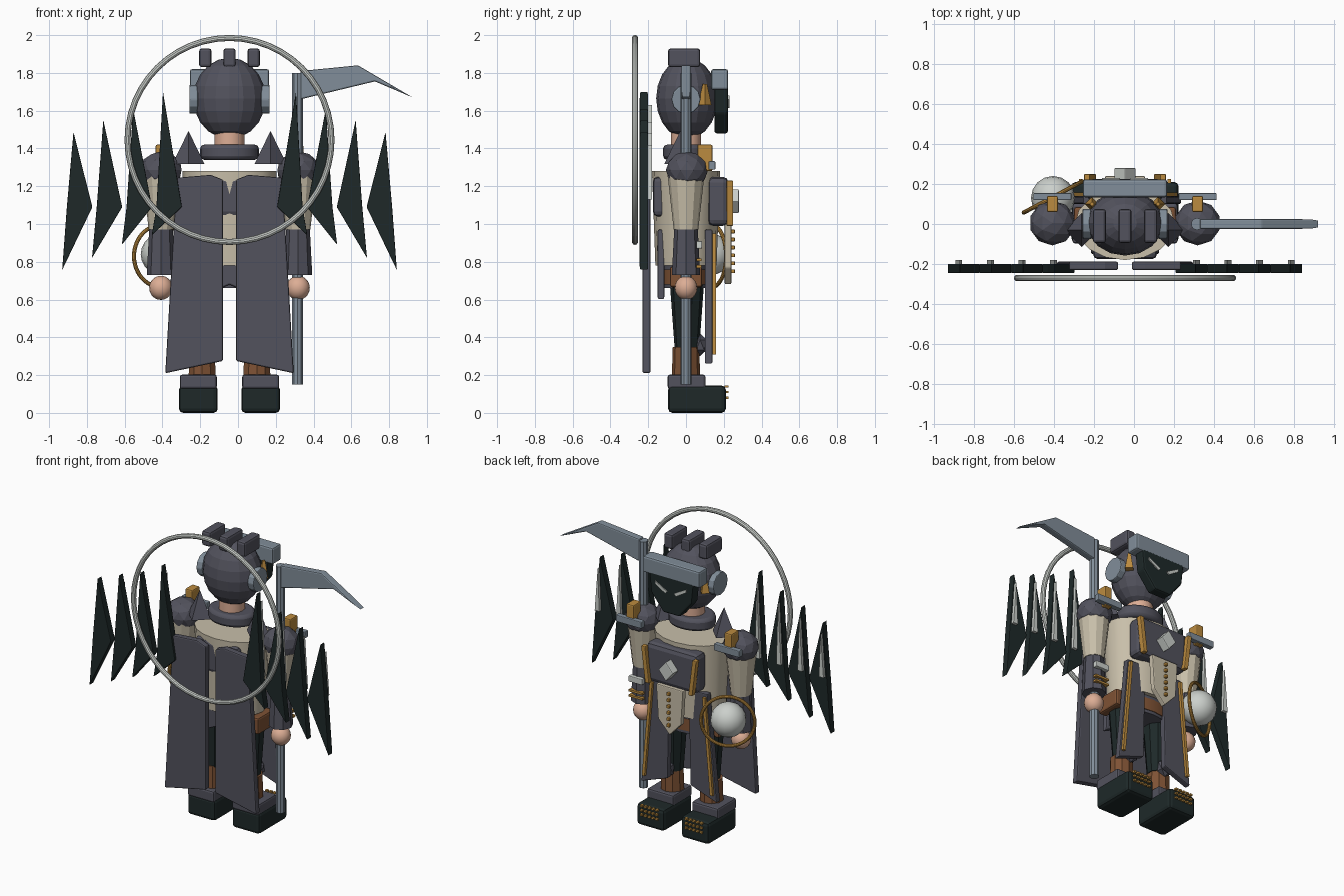
import bpy, bmesh, math
from mathutils import Matrix, Vector

if "Cube" in bpy.data.objects:
    bpy.data.objects.remove(bpy.data.objects["Cube"], do_unlink=True)

CX = -0.045  # body centre line


def material(name, r, g, b):
    m = bpy.data.materials.new(name)
    m.use_nodes = True
    m.diffuse_color = (r, g, b, 1)
    m.node_tree.nodes["Principled BSDF"].inputs["Base Color"].default_value = (r, g, b, 1)
    return m


CLOTH = material("slate cloth", .085, .085, .11)
BLACK = material("green black", .013, .022, .022)
STEEL = material("blue steel", .22, .27, .32)
SILVER = material("pale silver", .6, .63, .6)
GOLD = material("gold", .5, .26, .05)
CREAM = material("cream", .58, .52, .4)
BROWN = material("brown leather", .21, .085, .035)
SKIN = material("skin", .72, .42, .3)


def finish(name, bm, mat, bevel=0, smooth=False, rot=None, loc=(0, 0, 0)):
    bmesh.ops.recalc_face_normals(bm, faces=bm.faces)
    me = bpy.data.meshes.new(name)
    bm.to_mesh(me)
    bm.free()
    me.materials.append(mat)
    ob = bpy.data.objects.new(name, me)
    bpy.context.collection.objects.link(ob)
    ob.location = loc
    if rot:
        ob.rotation_euler = rot
    if bevel:
        mod = ob.modifiers.new("Bevel", "BEVEL")
        mod.width, mod.segments = bevel, 2
    if smooth:
        bpy.ops.object.select_all(action="DESELECT")
        ob.select_set(True)
        bpy.context.view_layer.objects.active = ob
        bpy.ops.object.shade_smooth_by_angle(angle=math.radians(35))
    return ob


def box(name, loc, size, mat, bevel=0, rot=None):
    bm = bmesh.new()
    bmesh.ops.create_cube(bm, size=1, matrix=Matrix.Diagonal((*size, 1)))
    return finish(name, bm, mat, bevel, rot=rot, loc=loc)


def cone(name, loc, r1, r2, depth, mat, sides=12, flat=1, smooth=False, bevel=0, rot=None):
    bm = bmesh.new()
    bmesh.ops.create_cone(bm, cap_ends=True, segments=sides, radius1=r1, radius2=r2, depth=depth)
    bmesh.ops.scale(bm, vec=(1, flat, 1), verts=bm.verts)
    return finish(name, bm, mat, bevel, smooth, rot, loc)


def ball(name, loc, size, mat, level=0, smooth=False):
    bm = bmesh.new()
    if level:
        bmesh.ops.create_icosphere(bm, subdivisions=level, radius=1)
    else:
        bmesh.ops.create_uvsphere(bm, u_segments=16, v_segments=10, radius=1)
    bmesh.ops.scale(bm, vec=size, verts=bm.verts)
    return finish(name, bm, mat, smooth=smooth, loc=loc)


def plate(name, outline, y0, y1, mat, side=1, bevel=0):
    """Outline of (offset from centre line, z) extruded from y0 to y1."""
    bm = bmesh.new()
    face = bm.faces.new([bm.verts.new((CX + side * x, y0, z)) for x, z in outline])
    ext = bmesh.ops.extrude_face_region(bm, geom=[face])
    moved = [v for v in ext["geom"] if isinstance(v, bmesh.types.BMVert)]
    bmesh.ops.translate(bm, vec=(0, y1 - y0, 0), verts=moved)
    return finish(name, bm, mat, bevel)


def ring(name, loc, major, minor, mat, rot, flat=1):
    bm = bmesh.new()
    rows = []
    n, k = 48, 10
    for i in range(n):
        a = math.tau * i / n
        rows.append([bm.verts.new(((major + minor * math.cos(b)) * math.cos(a),
                                   (major + minor * math.cos(b)) * math.sin(a) * flat,
                                   minor * math.sin(b)))
                     for b in (math.tau * j / k for j in range(k))])
    for i in range(n):
        for j in range(k):
            p, q, m = rows[i], rows[(i + 1) % n], (j + 1) % k
            bm.faces.new((p[j], q[j], q[m], p[m]))
    return finish(name, bm, mat, smooth=True, rot=rot, loc=loc)


SIDEWAYS = (0, math.pi / 2, 0)
UPRIGHT = (math.pi / 2, 0, 0)

# Halo and fans of blades
ring("halo", (CX, -.27, 1.445), .54, .016, SILVER, UPRIGHT)
for side, word in ((-1, "right"), (1, "left")):
    for i, (top, low) in enumerate(((1.70, .94), (1.61, .89), (1.55, .82), (1.487, .756))):
        x = .352 + .158 * i
        plate(f"{word}_blade_{i}", [(x, top), (x + .035, 1.09), (x + .06, low), (x - .1, 1.09)],
              -.245, -.2, BLACK, side, .004)
        plate(f"{word}_blade_edge_{i}", [(x, top - .07), (x + .022, 1.13), (x - .012, 1.13)],
              -.2, -.18, SILVER, side)

# Torso
cone("torso", (CX, 0, 1.03), .225, .25, .5, CREAM, 16, .72, True)
box("chest_plate", (CX, .17, 1.12), (.38, .11, .26), CLOTH, .03)
box("back_plate", (CX, -.138, 1.145), (.32, .075, .21), CLOTH, .025)
cone("hips", (CX, 0, .74), .21, .215, .16, CLOTH, 16, .62, True)
cone("belt", (CX, 0, .72), .225, .225, .08, BROWN, 16, .6, True)
cone("collar", (CX, 0, 1.38), .155, .155, .08, CLOTH, 24, .78, True, .02)
cone("neck", (CX, 0, 1.42), .08, .08, .16, SKIN, 16, 1, True)
plate("back_flap", [(-.15, .97), (.15, .97), (.17, .6), (0, .68), (-.17, .6)], -.15, -.115, CLOTH, 1, .008)
plate("front_tabard", [(-.1, 1.0), (.1, 1.0), (.085, .77), (0, .68), (-.085, .77)], .205, .24, CREAM, 1, .006)
for i in range(6):
    box(f"tabard_stud_{i}", (CX, .248, .75 + .042 * i), (.02, .022, .02), GOLD, .004)
plate("chest_diamond", [(0, 1.185), (.055, 1.12), (0, 1.055), (-.055, 1.12)], .22, .28, SILVER, 1, .006)

# Head
ball("head", (CX, .005, 1.665), (.192, .163, .215), CLOTH)
for i in (-1, 0, 1):
    box(f"crest_{i + 1}", (CX + .128 * i, -.01, 1.88), (.066, .17, .1), CLOTH, .015)
plate("mask", [(-.165, 1.73), (.165, 1.73), (.15, 1.59), (.06, 1.48), (-.06, 1.48), (-.15, 1.59)],
      .15, .222, BLACK, 1, .012)
box("brow", (CX, .178, 1.765), (.42, .09, .11), STEEL, .012)

# Cross-shaped scythe with curved blade
cone("scythe_shaft", (.315, 0, .975), .03, .03, 1.65, STEEL, 10)
plate("scythe_blade", [(.375, 1.81), (.68, 1.84), (.97, 1.67), (.77, 1.755), (.375, 1.66)],
      -.025, .025, STEEL, 1, .008)

# Orb and its ring
ball("orb", (-.405, .13, .84), (.11, .11, .11), SILVER, 0, True)
ring("orb_ring", (-.405, .135, .83), .165, .011, GOLD, (math.pi / 2, 0, math.radians(28)))

for s, word in ((-1, "right"), (1, "left")):
    # Face and head side pieces
    plate(f"{word}_eye", [(.025, 1.63), (.115, 1.68), (.115, 1.66), (.04, 1.615)], .22, .229, SILVER, s)
    cone(f"{word}_ear", (CX + s * .19, 0, 1.66), .077, .077, .045, STEEL, 12, 1, False, .006, SIDEWAYS)
    cone(f"{word}_temple_spike", (CX + s * .165, .1, 1.685), .035, .012, .11, GOLD, 4)

    # Cape and coat panels
    plate(f"{word}_cape", [(.035, 1.235), (.1, 1.26), (.28, 1.245), (.34, .21), (.035, .275)],
          -.23, -.188, CLOTH, s, .008)
    plate(f"{word}_coat_panel", [(.07, .97), (.21, .97), (.28, .26), (.085, .33)], .1, .14, CLOTH, s, .006)
    plate(f"{word}_coat_trim", [(.185, .95), (.205, .95), (.262, .31), (.242, .31)], .138, .158, GOLD, s)
    plate(f"{word}_chest_trim", [(.175, 1.23), (.205, 1.23), (.175, .99), (.145, .99)], .215, .25, GOLD, s, .005)

    # Shoulder
    x = CX + s * .363
    ball(f"{word}_shoulder", (x, .005, 1.285), (.115, .112, .1), CLOTH, 2)
    cone(f"{word}_shoulder_spike", (CX + s * .217, -.03, 1.405), .085, 0, .175, CLOTH, 4)
    box(f"{word}_shoulder_clasp", (x, .1, 1.35), (.055, .08, .14), GOLD, .008)
    box(f"{word}_shoulder_bar", (x, .137, 1.31), (.19, .036, .045), STEEL, .005)

    # Arm
    cone(f"{word}_sleeve", (x, 0, 1.125), .065, .1, .31, CREAM, 12)
    cone(f"{word}_forearm", (x, 0, .855), .075, .062, .25, CLOTH, 8)
    box(f"{word}_wrist_plate", (x, .07, .89), (.1, .03, .04), SILVER, .005)
    for i in range(2):
        box(f"{word}_wrist_band_{i}", (x, .068, .775 + .035 * i), (.1, .026, .014), GOLD)
    ball(f"{word}_hand", (x, 0, .662), (.062, .06, .064), SKIN, 0, True)

    # Leg and boot
    x = CX + s * .165
    cone(f"{word}_trouser", (x - s * .03, .005, .51), .065, .09, .34, BLACK, 10)
    cone(f"{word}_boot_shaft", (x - s * .02, 0, .27), .075, .07, .16, BROWN, 10)
    ball(f"{word}_knee_pad", (x - s * .03, .075, .36), (.055, .04, .06), CLOTH, 1)
    box(f"{word}_ankle_cuff", (x, .003, .165), (.195, .2, .075), CLOTH, .012)
    box(f"{word}_shoe", (x, .058, .0725), (.205, .305, .145), BLACK, .022)
    for row in range(3):
        for i in range(5):
            box(f"{word}_shoe_stud_{row}_{i}", (x + .028 * (i - 2), .215, .08 + .03 * row),
                (.018, .02, .012), GOLD)
    box(f"{word}_hip_pouch", (CX + s * .225, 0, .72), (.06, .17, .11), BROWN, .012)
